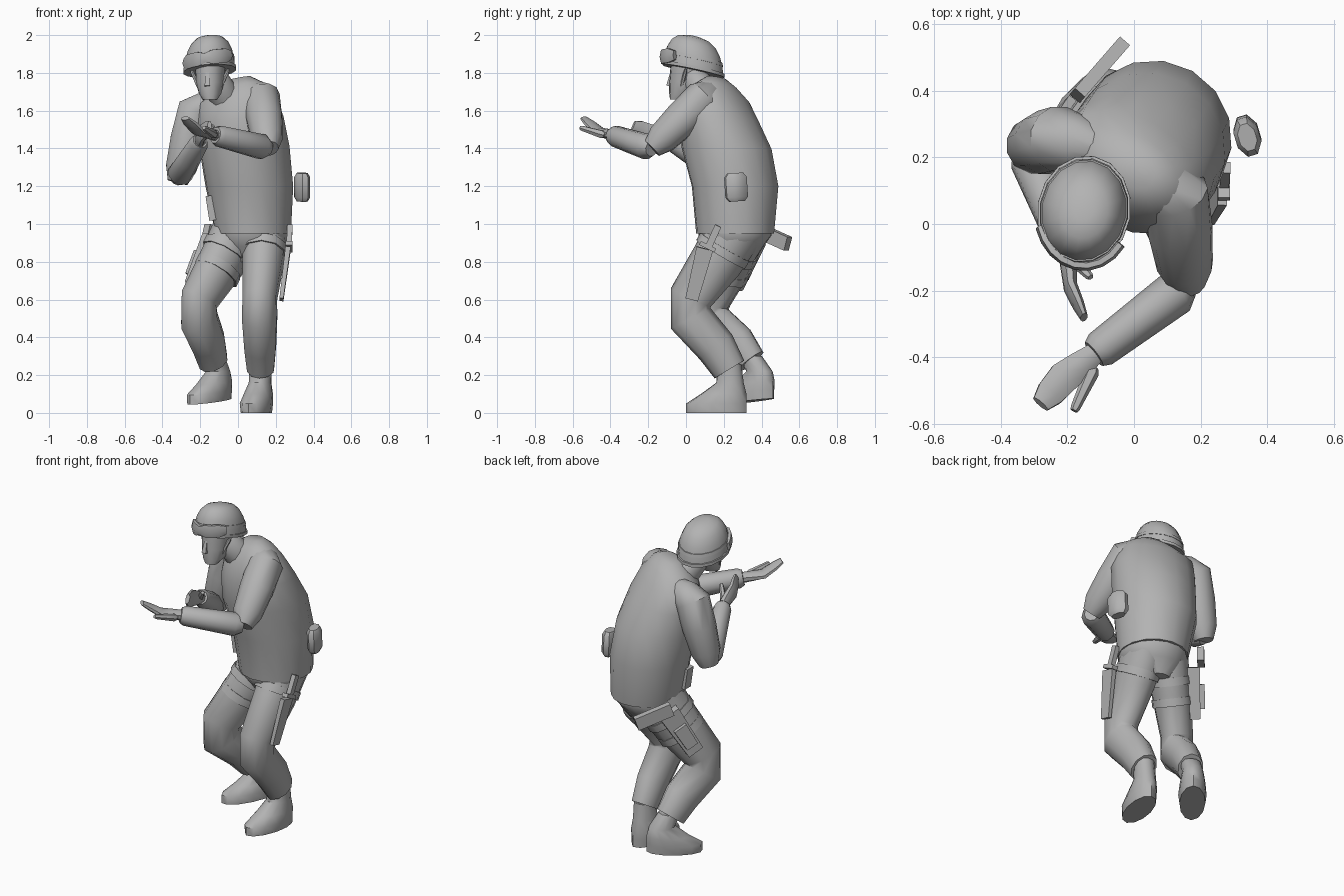
import bpy, bmesh, math
from mathutils import Vector

cube = bpy.data.objects.get("Cube")
if cube:
    bpy.data.objects.remove(cube, do_unlink=True)

grey = bpy.data.materials.new("plain_grey")
grey.use_nodes = True
colour = (0.45, 0.45, 0.45, 1)
grey.diffuse_color = colour
grey.node_tree.nodes["Principled BSDF"].inputs["Base Color"].default_value = colour

ACROSS, BACK, UP = Vector((1, 0, 0)), Vector((0, 1, 0)), Vector((0, 0, 1))


def skin(name, rings):
    """Join equal rings of points into a capped, smooth-shaded object."""
    bm = bmesh.new()
    loops = [[bm.verts.new(point) for point in ring] for ring in rings]
    for lower, upper in zip(loops, loops[1:]):
        for i in range(len(lower)):
            bm.faces.new((lower[i - 1], lower[i], upper[i], upper[i - 1]))
    bm.faces.new(loops[0])
    bm.faces.new(loops[-1])
    bmesh.ops.recalc_face_normals(bm, faces=bm.faces)
    mesh = bpy.data.meshes.new(name)
    bm.to_mesh(mesh)
    bm.free()
    mesh.materials.append(grey)
    part = bpy.data.objects.new(name, mesh)
    bpy.context.collection.objects.link(part)
    bpy.ops.object.select_all(action='DESELECT')
    part.select_set(True)
    bpy.context.view_layer.objects.active = part
    bpy.ops.object.shade_smooth_by_angle(angle=math.radians(45))


def heading(yaw):
    """Forward and sideways directions after turning towards the right."""
    turn = math.radians(yaw)
    forward = Vector((-math.sin(turn), -math.cos(turn), 0))
    return forward, UP.cross(forward)


def oval(centre, width, depth, yaw=0, roll=0, pitch=0, sides=16):
    """Level ring with half width and half depth, optionally tilted."""
    forward, side = heading(yaw)
    ring = []
    for i in range(sides):
        angle = math.tau * i / sides
        ring.append(Vector(centre) + (side + UP * roll) * width * math.cos(angle)
                    + (forward + UP * pitch) * depth * math.sin(angle))
    return ring


def tube(name, path, radii, ref=ACROSS, sides=10):
    """Sweep ellipses along a path; each radius pair is (along ref, other)."""
    rings = []
    for i, (point, (wide, deep)) in enumerate(zip(path, radii)):
        along = (path[min(i + 1, len(path) - 1)] - path[max(i - 1, 0)]).normalized()
        u = (ref - along * ref.dot(along)).normalized()
        v = along.cross(u)
        angles = [math.tau * (k + 0.5) / sides for k in range(sides)]
        rings.append([point + u * wide * math.cos(a) + v * deep * math.sin(a) for a in angles])
    skin(name, rings)


def limb(name, start, end, first, last, ref=ACROSS, sides=10):
    """Tapered round piece with softened ends."""
    path, radii = [], []
    for t, swell in ((0, .6), (.12, 1), (.5, 1), (.93, 1), (1, .8)):
        radius = swell * (first + (last - first) * t)
        path.append(start.lerp(end, t))
        radii.append((radius, radius))
    tube(name, path, radii, ref, sides)


def upper_arm(name, chest, shoulder, elbow):
    """Sleeve that grows out of the chest and rounds over the shoulder."""
    path = [chest, chest.lerp(shoulder, .6), shoulder, shoulder.lerp(elbow, .4),
            shoulder.lerp(elbow, .8), elbow]
    tube(name, path, [(r, r) for r in (.05, .085, .1, .098, .085, .055)], BACK, 12)


def bar(name, start, end, wide, deep, taper=1, ref=ACROSS):
    """Rectangular bar given by half sizes at its start."""
    wide, deep = wide * math.sqrt(2), deep * math.sqrt(2)
    tube(name, [Vector(start), Vector(end)],
         [(wide, deep), (wide * taper, deep * taper)], ref, sides=4)


def leg(name, hip, knee, ankle, side):
    path = [hip, hip.lerp(knee, .4), knee + UP * .04, knee - UP * .07,
            knee.lerp(ankle, .65), ankle]
    radii = [(r * .87, r * 1.08) for r in (.14, .13, .108, .11, .1, .085)]
    tube(name, path, radii, side)


def strap(name, hip, knee, t, radius, side):
    """Thin band around a thigh."""
    path = [hip.lerp(knee, t + step) for step in (-.05, .05)]
    tube(name, path, [(radius * .9, radius * 1.08)] * 2, side)


def boot(name, heel, ankle, yaw, pitch):
    """Sole and instep rings share the heel, then the shaft leans to the ankle."""
    forward, _ = heading(yaw)
    rings = []
    for height, reach, width in ((0, .165, .073), (.05, .165, .08), (.1, .125, .073)):
        rings.append(oval(heel + forward * reach + UP * height, width, reach,
                          yaw, pitch=pitch, sides=12))
    rings.append(oval(heel + forward * .09 + UP * .16, .06, .075, yaw, sides=12))
    rings.append(oval(ankle, .06, .065, yaw, sides=12))
    skin(name, rings)


def hand(name, wrist, knuckles, tip, normal):
    """Flat palm running into closed fingers."""
    path = [wrist, wrist.lerp(knuckles, .5), knuckles, knuckles.lerp(tip, .6), tip]
    wide = (.035, .045, .052, .046, .03)
    thin = (.03, .026, .022, .018, .012)
    tube(name, path, list(zip(thin, wide)), normal, sides=8)


# Torso leaning forward, left shoulder raised
torso = []
for x, y, z, width, depth in ((.08, .26, .95, .2, .21), (.06, .26, 1.2, .235, .23),
                              (.035, .215, 1.4, .24, .24), (.01, .18, 1.55, .24, .2),
                              (-.01, .17, 1.66, .22, .15), (0, .16, 1.73, .14, .1),
                              (0, .16, 1.77, .07, .05)):
    torso.append(oval((x, y, z), width, depth, 30, roll=.4 * max(0, z - 1.3)))
skin("torso", torso)
skin("pelvis", [oval((.08, .26, 1), .19, .19, 15), oval((.08, .26, .94), .195, .195, 15),
                oval((.07, .26, .88), .17, .15, 15), oval((.06, .26, .8), .08, .1, 15)])

# Legs and boots
left_hip, left_knee = Vector((.145, .26, .97)), Vector((.115, .025, .57))
right_hip, right_knee = Vector((-.01, .28, .95)), Vector((-.205, .13, .56))
left_ankle, right_ankle = Vector((.12, .23, .23)), Vector((-.13, .34, .27))
left_side, right_side = heading(5)[1], heading(35)[1]
leg("left_leg", left_hip, left_knee, left_ankle, left_side)
leg("right_leg", right_hip, right_knee, right_ankle, right_side)
boot("left_boot", Vector((.14, .32, 0)), left_ankle + UP * .03, 15, 0)
boot("right_boot", Vector((-.05, .46, .06)), right_ankle + UP * .03, 38, -.1)

# Left arm held out, palm up
elbow, wrist = Vector((.16, -.18, 1.4)), Vector((-.12, -.39, 1.47))
upper_arm("left_upper_arm", Vector((.02, .18, 1.7)), Vector((.125, .09, 1.665)), elbow)
limb("left_forearm", elbow, wrist, .07, .056, UP)
hand("left_hand", wrist, Vector((-.21, -.46, 1.49)), Vector((-.28, -.54, 1.56)), UP)
limb("left_thumb", Vector((-.12, -.43, 1.47)), Vector((-.18, -.56, 1.51)), .024, .014, UP, 6)

# Right arm folded, hand raised
elbow, wrist = Vector((-.32, .23, 1.24)), Vector((-.2, -.08, 1.44))
upper_arm("right_upper_arm", Vector((-.08, .22, 1.65)), Vector((-.225, .255, 1.6)),
          elbow - UP * .02)
limb("right_forearm", elbow, wrist, .07, .05)
hand("right_hand", wrist, Vector((-.19, -.19, 1.48)), Vector((-.15, -.28, 1.52)), ACROSS)
limb("right_thumb", Vector((-.19, -.1, 1.45)), Vector((-.13, -.16, 1.52)), .02, .012, sides=6)

# Neck, head and nose
limb("neck", Vector((-.03, .15, 1.6)), Vector((-.14, .03, 1.8)), .09, .068)
skin("head", [oval((-.148, y, z), width, depth, 10, sides=12) for y, z, width, depth in
              ((-.05, 1.66, .04, .035), (-.02, 1.69, .06, .07),
               (0, 1.75, .075, .09), (.02, 1.88, .085, .1))])
bar("nose", (-.163, -.09, 1.73), (-.163, -.075, 1.8), .014, .015, .6)


# Helmet dome, rim and band share one tilted outline
def helmet_ring(height, grow=0):
    scale = math.cos(math.asin(height)) ** .65 + grow
    return oval((-.15, .04, 1.81 + .185 * height), .135 * scale, .16 * scale, 10, .12, .2)


skin("helmet", [helmet_ring(math.sin(math.radians(a))) for a in range(0, 89, 17)])
skin("helmet_rim", [helmet_ring(h, .04) for h in (0, .1)])
skin("helmet_band", [helmet_ring(h, .02) for h in (.3, .4)])

# Goggles curve around the helmet front, pinched at the middle and ends
arc, lens = [], []
for i in range(-4, 5):
    angle = math.radians(10 + 16 * i)
    arc.append(Vector((-.15 - .135 * math.sin(angle), .035 - .16 * math.cos(angle),
                       1.865 + .015 * math.cos(angle) - .005 * i)))
    lens.append((.043 if i % 4 else .028, .016))
tube("goggles", arc, lens, UP, 6)
for side, name in ((1, "left"), (-1, "right")):
    limb(name + "_chin_strap", Vector((-.15 + side * .1, 0, 1.82)),
         Vector((-.15 + side * .03, -.04, 1.66)), .01, .01, sides=6)

# Rear pouch with rounded ends, and belt pouch
bottom, top = Vector((.34, .27, 1.12)), Vector((.34, .26, 1.27))
tube("rear_pouch", [bottom.lerp(top, t) for t in (0, .15, .85, 1)],
     [(.063 * s, .04 * s) for s in (.7, 1, 1, .7)], Vector((.3, -1, 0)), 8)
bar("belt_pouch", (-.13, .2, 1.02), (-.15, .2, 1.15), .022, .03)

# Left thigh strap, sheath and knife handle
strap("left_thigh_strap", left_hip, left_knee, .28, .139, left_side)
bar("sheath", (.265, .1, .87), (.23, .03, .6), .014, .045, .75)
bar("sheath_guard", (.27, .11, .87), (.27, .12, .89), .018, .045)
bar("knife_handle", (.27, .12, .88), (.275, .17, .99), .014, .018)

# Right thigh straps, holster and pistol grip
strap("right_upper_strap", right_hip, right_knee, .25, .139, right_side)
strap("right_lower_strap", right_hip, right_knee, .5, .13, right_side)
outward = Vector((-1, .7, 0))
bar("holster", (-.13, .36, .92), (-.235, .25, .67), .036, .06, .8, outward)
bar("holster_pocket", (-.19, .34, .84), (-.24, .29, .72), .03, .04, .9, outward)
bar("pistol_grip", (-.17, .385, .965), (-.035, .54, .895), .038, .02, ref=UP)
